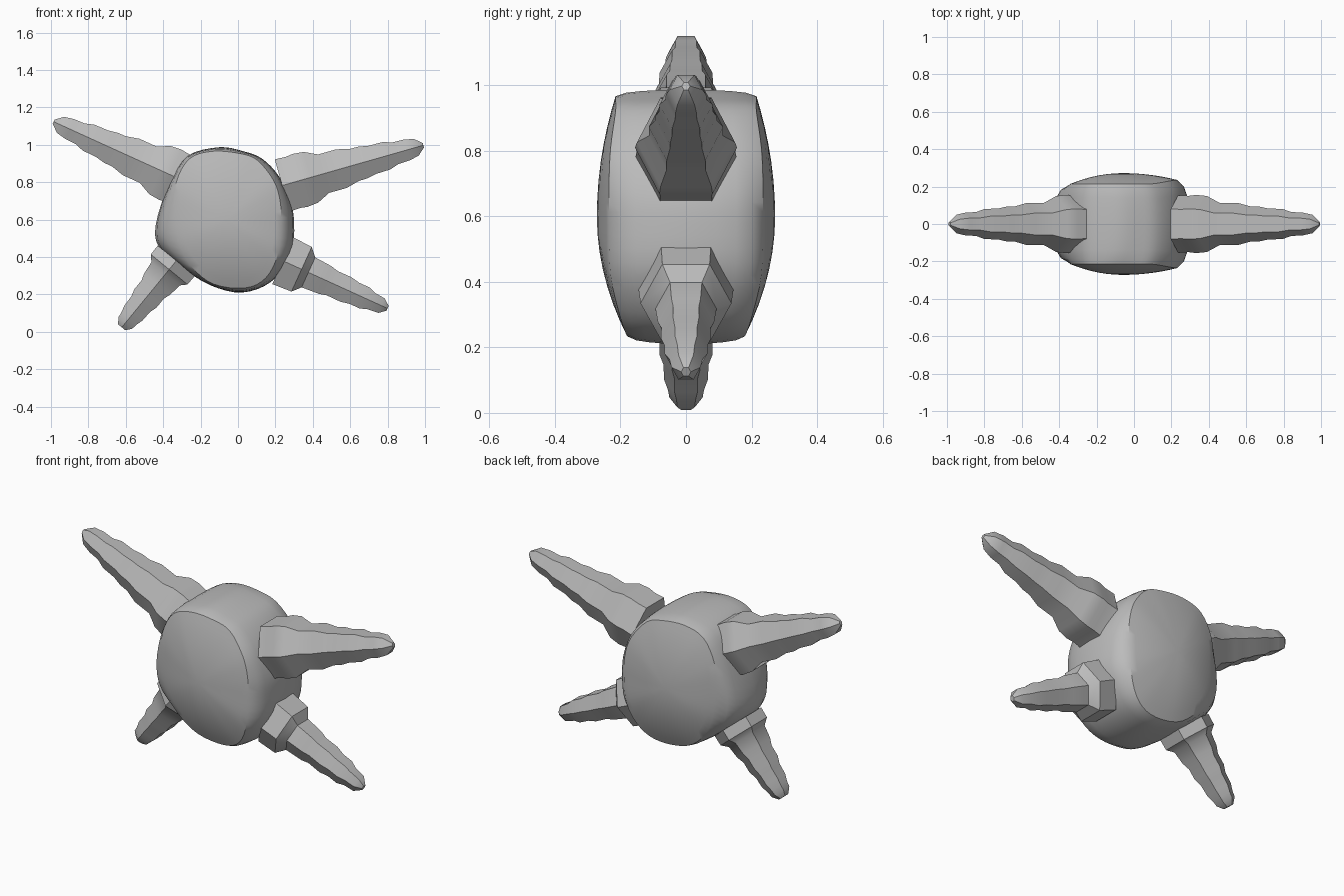
import bpy, bmesh, math
from mathutils import Vector

if "Cube" in bpy.data.objects:
    bpy.data.objects.remove(bpy.data.objects["Cube"])

grey = bpy.data.materials.new("plain grey")
grey.diffuse_color = (0.5, 0.5, 0.5, 1)
grey.use_nodes = True
grey.node_tree.nodes["Principled BSDF"].inputs["Base Color"].default_value = grey.diffuse_color


def finish(name, bm, angle):
    bmesh.ops.recalc_face_normals(bm, faces=bm.faces)
    me = bpy.data.meshes.new(name)
    bm.to_mesh(me)
    bm.free()
    ob = bpy.data.objects.new(name, me)
    bpy.context.collection.objects.link(ob)
    me.materials.append(grey)
    bpy.ops.object.select_all(action='DESELECT')
    ob.select_set(True)
    bpy.context.view_layer.objects.active = ob
    bpy.ops.object.shade_smooth_by_angle(angle=math.radians(angle))
    return ob


def bridge(bm, a, b):
    n = len(a)
    for i in range(n):
        bm.faces.new((a[i], a[(i + 1) % n], b[(i + 1) % n], b[i]))


def smooth_loop(pts, steps):
    """Closed Catmull-Rom curve through the points."""
    n, out = len(pts), []
    for i in range(n):
        p0, p1, p2, p3 = (Vector(pts[(i + k) % n]) for k in (-1, 0, 1, 2))
        for s in range(steps):
            t = s / steps
            out.append(0.5 * (2 * p1 + (p2 - p0) * t
                              + (2 * p0 - 5 * p1 + 4 * p2 - p3) * t * t
                              + (3 * p1 - p0 - 3 * p2 + p3) * t ** 3))
    return out


# Body: sharp panel rim (x, depth, z) paired with the outer belt (x, z)
rim = [(.10, .215, .92), (.19, .23, .81), (.225, .235, .70), (.23, .235, .58),
       (.215, .23, .42), (.15, .20, .29), (.04, .18, .235), (-.13, .18, .255),
       (-.25, .195, .35), (-.315, .21, .48), (-.335, .215, .65), (-.33, .215, .80),
       (-.26, .215, .925), (-.14, .215, .965), (.0, .215, .955)]
belt = [(.13, .925), (.22, .83), (.28, .70), (.30, .58),
        (.285, .42), (.18, .27), (.02, .21), (-.15, .25),
        (-.30, .345), (-.42, .45), (-.44, .57), (-.37, .79),
        (-.27, .94), (-.10, .987), (.03, .965)]
rim, belt = smooth_loop(rim, 4), smooth_loop(belt, 4)
centre = Vector((-.06, 0, .60))
bm = bmesh.new()
rings = []


def panel_ring(s, side):
    ring = []
    for p in rim:
        x = centre.x + (p.x - centre.x) * s
        z = centre.z + (p.z - centre.z) * s
        y = p.y * s * s + .272 * (1 - s * s)
        ring.append(bm.verts.new((x, side * y, z)))
    return ring


domes = [.15, .3, .45, .6, .75, .88, 1]
rings += [panel_ring(s, -1) for s in domes]
for f in (-.85, -.65, -.4, 0, .4, .65, .85):
    k = math.sqrt(1 - f * f)
    rings.append([bm.verts.new((p.x + (o.x - p.x) * k, p.y * f,
                                p.z + (o.y - p.z) * k)) for p, o in zip(rim, belt)])
rings += [panel_ring(s, 1) for s in reversed(domes)]
for a, b in zip(rings, rings[1:]):
    bridge(bm, a, b)
for ring, side in ((rings[0], -1), (rings[-1], 1)):
    tip = bm.verts.new((centre.x, side * .272, centre.z))
    for i in range(len(ring)):
        bm.faces.new((ring[i], ring[(i + 1) % len(ring)], tip))
finish("body", bm, 32)


# Limbs: stepped six-sided spikes, stations are (distance, radius)
def limb(name, base, tip, stations, flat):
    base, tip = Vector((base[0], 0, base[1])), Vector((tip[0], 0, tip[1]))
    d = (tip - base).normalized()
    up = Vector((-d.z, 0, d.x))
    side = Vector((0, 1, 0))
    bm = bmesh.new()
    rings = []
    for t, r in stations:
        w = r * 1.06
        rings.append([bm.verts.new(base + d * t + up * r * u + side * w * v)
                      for u, v in ((1, flat), (0, 1), (-1, flat),
                                   (-1, -flat), (0, -1), (1, -flat))])
    for a, b in zip(rings, rings[1:]):
        bridge(bm, a, b)
    bm.faces.new(rings[0])
    bm.faces.new(rings[-1])
    finish(name, bm, 38)


arm = [(.10, .145), (.16, .142), (.20, .147), (.26, .141), (.33, .107), (.43, .107),
       (.50, .089), (.55, .088), (.60, .078), (.68, .076), (.73, .060), (.79, .058),
       (.845, .047), (.885, .012)]
leg = [(0, .137), (.11, .131), (.15, .088), (.25, .081), (.29, .071), (.37, .072),
       (.42, .062), (.48, .062), (.52, .048), (.58, .042), (.615, .014)]
short_leg = [(0, .128), (.06, .127), (.09, .098), (.16, .09), (.20, .077), (.26, .077),
             (.30, .065), (.36, .063), (.40, .052), (.43, .048), (.46, .025)]
limb("right_arm", (.14, .755), (1, 1), arm, .52)
limb("left_arm", (-.18, .757), (-1, 1.13), arm, .52)
limb("right_leg", (.24, .38), (.80, .125), leg, .52)
limb("left_leg", (-.33, .38), (-.615, .032), short_leg, .52)
